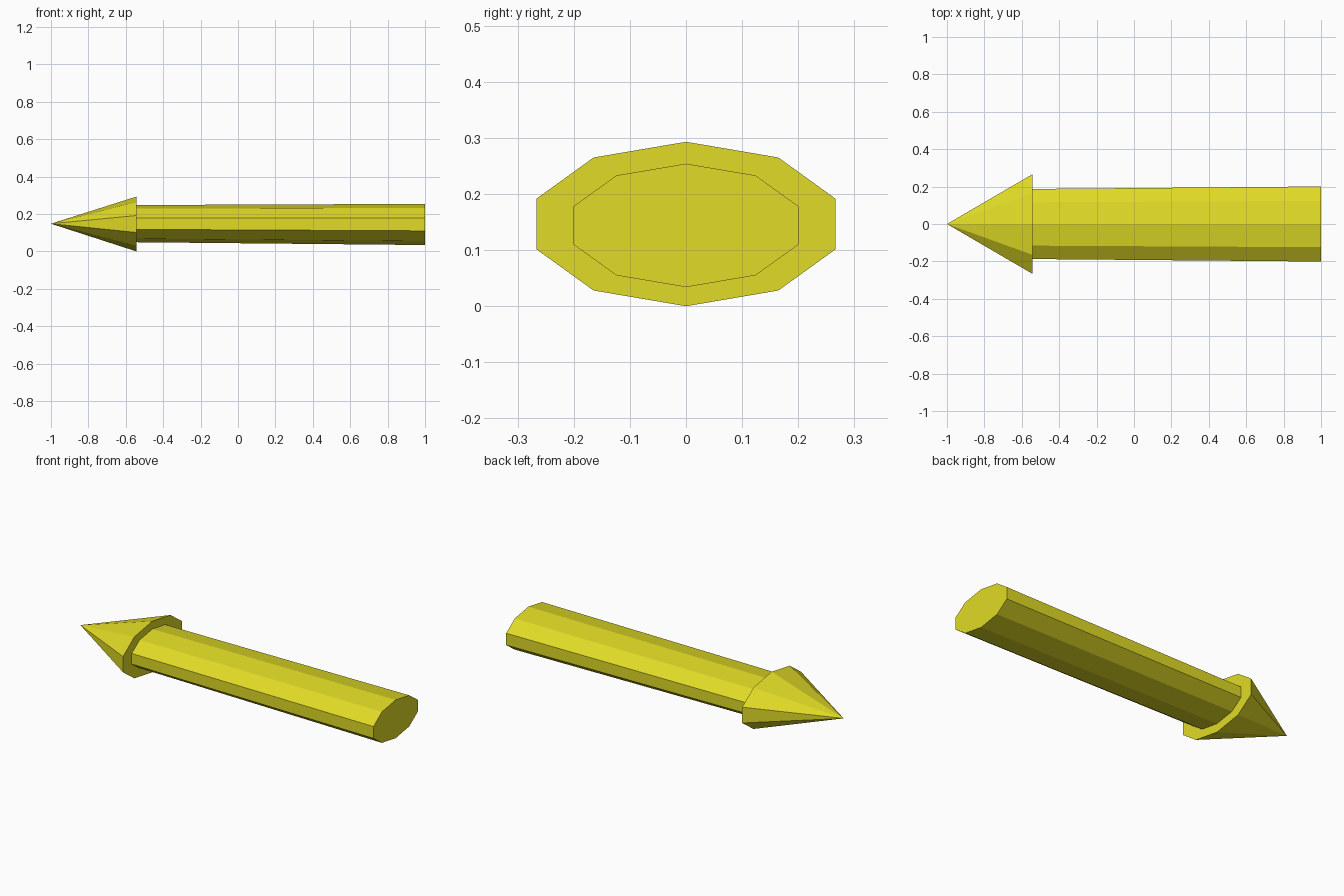
import bpy, bmesh, math

if "Cube" in bpy.data.objects:
    bpy.data.objects.remove(bpy.data.objects["Cube"])

SIDES = 10
yellow = bpy.data.materials.new("yellow")
yellow.diffuse_color = (0.75, 0.71, 0.019, 1)
yellow.use_nodes = True
yellow.node_tree.nodes["Principled BSDF"].inputs["Base Color"].default_value = yellow.diffuse_color


def ring(bm, x, ry, rz, zc):
    """Flattened ten-sided cross-section with a corner at the top."""
    step = 2 * math.pi / SIDES
    return [bm.verts.new((x, ry * math.sin(i * step), zc + rz * math.cos(i * step)))
            for i in range(SIDES)]


def finish(bm, name):
    bmesh.ops.recalc_face_normals(bm, faces=bm.faces)
    mesh = bpy.data.meshes.new(name)
    bm.to_mesh(mesh)
    bm.free()
    mesh.materials.append(yellow)
    obj = bpy.data.objects.new(name, mesh)
    bpy.context.collection.objects.link(obj)


# Arrow head: closed pyramid pointing to -x
bm = bmesh.new()
base = ring(bm, -0.543, 0.28, 0.1465, 0.1465)
tip = bm.verts.new((-1, 0, 0.148))
bm.faces.new(base)
for i in range(SIDES):
    bm.faces.new((base[i], base[(i + 1) % SIDES], tip))
finish(bm, "arrow_head")

# Shaft: slightly tapered, thicker at the tail
bm = bmesh.new()
a = ring(bm, -0.543, 0.197, 0.0995, 0.1485)
b = ring(bm, 1.0, 0.211, 0.11, 0.144)
bm.faces.new(b)
for i in range(SIDES):
    j = (i + 1) % SIDES
    bm.faces.new((a[i], a[j], b[j], b[i]))
bm.faces.new(a)
finish(bm, "arrow_shaft")
